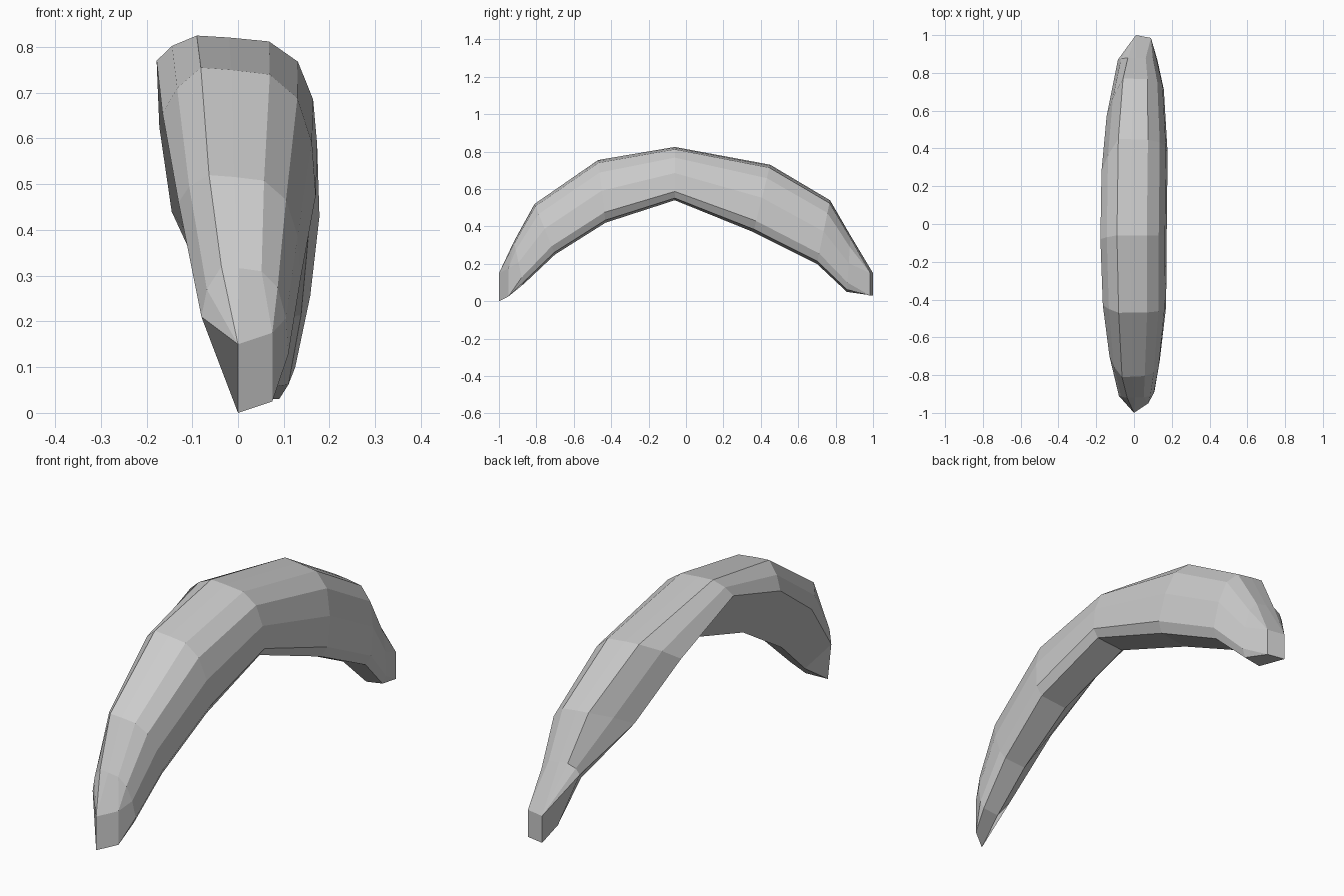
import bpy, bmesh
from mathutils import Vector

if "Cube" in bpy.data.objects:
    bpy.data.objects.remove(bpy.data.objects["Cube"])

# Faceted cross-section (u across, v from inner curve to outer curve), open at the left,
# where each station adds its own ridge
PROFILE = [(-.5, 1), (-.1, .97), (.4, .91), (.76, .6),
           (.95, .02), (1, -.67), (.86, -.92), (.1, -1)]
# Same points gathered into the four corners of a blunt end
TIP = [(-1, 1)] * 4 + [(1, 1)] * 3 + [(1, -1)] * 2 + [(-1, -1)]

# Stations: outer y, z, inner y, z, left x, right x, then left ridge x, y, z
BODY = [
    (-.92, .32, -.87, .09, -.085, .11, -.08, -.91, .21),
    (-.81, .52, -.70, .25, -.13, .137, -.13, -.70, .46),
    (-.47, .755, -.43, .42, -.165, .17, -.165, -.43, .655),
    (-.06, .825, -.06, .54, -.178, .173, -.178, -.08, .77),
    (.45, .73, .36, .37, -.17, .178, -.172, .28, .625),
    (.77, .54, .70, .20, -.13, .158, -.145, .57, .44),
    (.88, .35, .86, .05, -.085, .125, -.085, .87, .31),
]
FRONT_TIP = (-1, .15, -1, 0, 0, .075)
BACK_TIP = (1, .15, 1, .03, .01, .09)


def section(station, profile, skew_y=0, skew_z=0):
    yo, zo, yi, zi, xl, xr = station
    points = []
    for u, v in profile:
        s, t = (u + 1) / 2, (v + 1) / 2
        points.append(Vector((xl + (xr - xl) * s,
                              yi + (yo - yi) * t + skew_y * s,
                              zi + (zo - zi) * t + skew_z * s)))
    return points


def body_section(station):
    points = section(station[:6], PROFILE)
    ridge = Vector(station[6:])
    shoulder = ridge.lerp(points[0], .5) + Vector((-.01, 0, .005))
    return [ridge, shoulder] + points


# Curved fruit body, lofted end to end
sections = [section(FRONT_TIP, TIP, .05, .025)]
sections += [body_section(s) for s in BODY]
sections.append(section(BACK_TIP, TIP, -.015))

bm = bmesh.new()
rings = [[bm.verts.new(p) for p in pts] for pts in sections]
n = len(TIP)
for a, b in zip(rings, rings[1:]):
    for i in range(n):
        j = (i + 1) % n
        bm.faces.new((a[i], a[j], b[j], b[i]))
bm.faces.new(rings[0])
bm.faces.new(rings[-1])
bmesh.ops.remove_doubles(bm, verts=bm.verts, dist=.0005)
bmesh.ops.recalc_face_normals(bm, faces=bm.faces)

mesh = bpy.data.meshes.new("curved_fruit")
bm.to_mesh(mesh)
bm.free()
fruit = bpy.data.objects.new("curved_fruit", mesh)
bpy.context.collection.objects.link(fruit)
